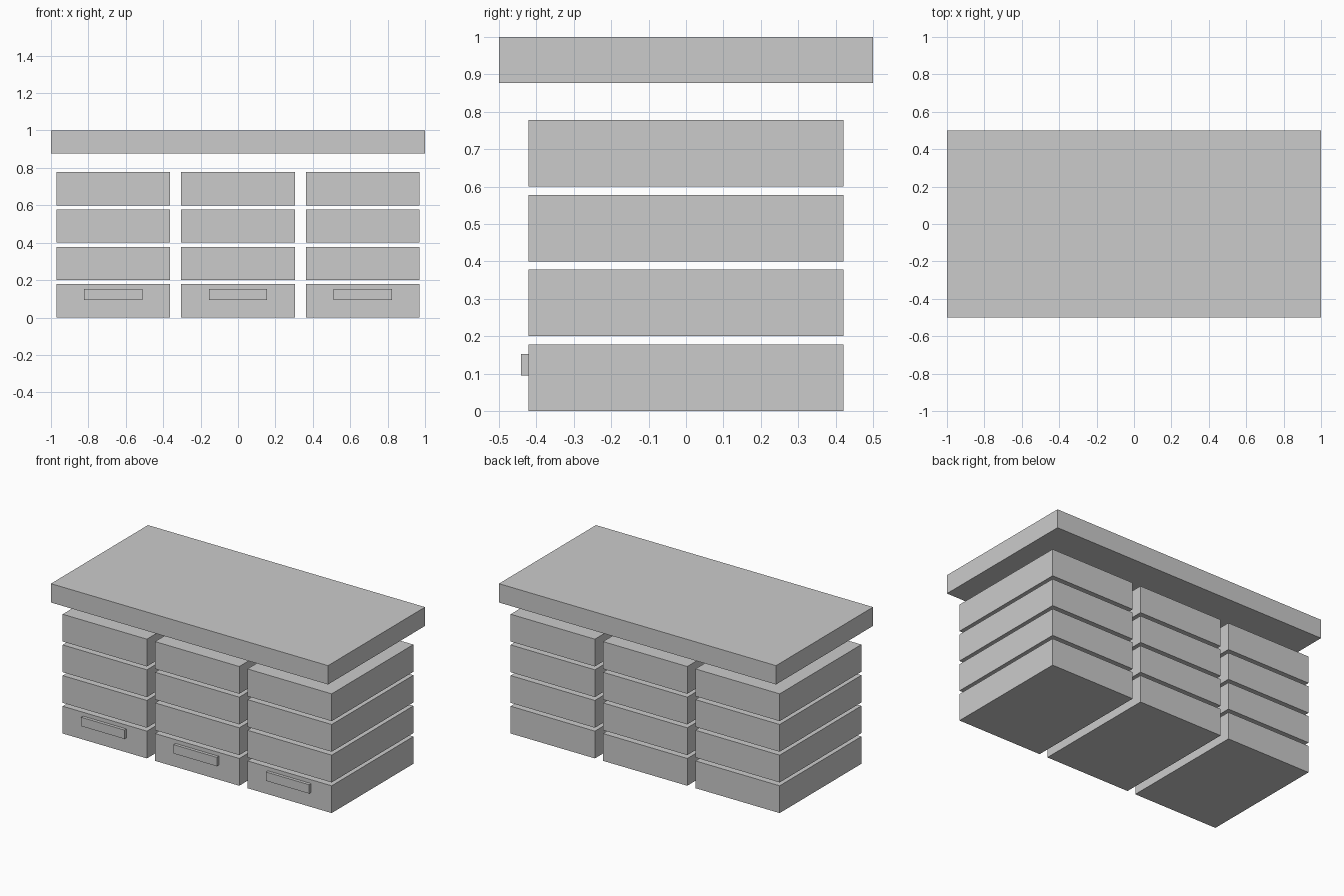
import bpy

if "Cube" in bpy.data.objects:
    bpy.data.objects.remove(bpy.data.objects["Cube"])

grey = bpy.data.materials.new("light_grey")
grey.diffuse_color = (0.6, 0.6, 0.6, 1.0)
grey.use_nodes = True
grey.node_tree.nodes["Principled BSDF"].inputs["Base Color"].default_value = grey.diffuse_color


def box(name, x, y, z):
    """Axis-aligned box from (min, max) pairs."""
    bpy.ops.mesh.primitive_cube_add(size=1, location=[sum(p) / 2 for p in (x, y, z)])
    obj = bpy.context.object
    obj.name = name
    size = [p[1] - p[0] for p in (x, y, z)]
    for v in obj.data.vertices:
        v.co = [c * s for c, s in zip(v.co, size)]
    obj.data.materials.append(grey)
    return obj


# Floating table top
box("table_top", (-1, 1), (-0.5, 0.5), (0.877, 1))

COLUMN_STEP, DRAWER_HALF = 0.667, 0.304
ROW_STEP, DRAWER_HEIGHT = 0.2, 0.178

for col, side in enumerate(("left", "middle", "right")):
    cx = (col - 1) * COLUMN_STEP
    # Stack of four drawers
    for row in range(4):
        z = row * ROW_STEP
        box(f"drawer_{side}_{row + 1}", (cx - DRAWER_HALF, cx + DRAWER_HALF),
            (-0.421, 0.421), (z, z + DRAWER_HEIGHT))
    # Handle on the lowest drawer only
    box(f"handle_{side}", (cx - 0.156, cx + 0.156), (-0.441, -0.421), (0.095, 0.153))
